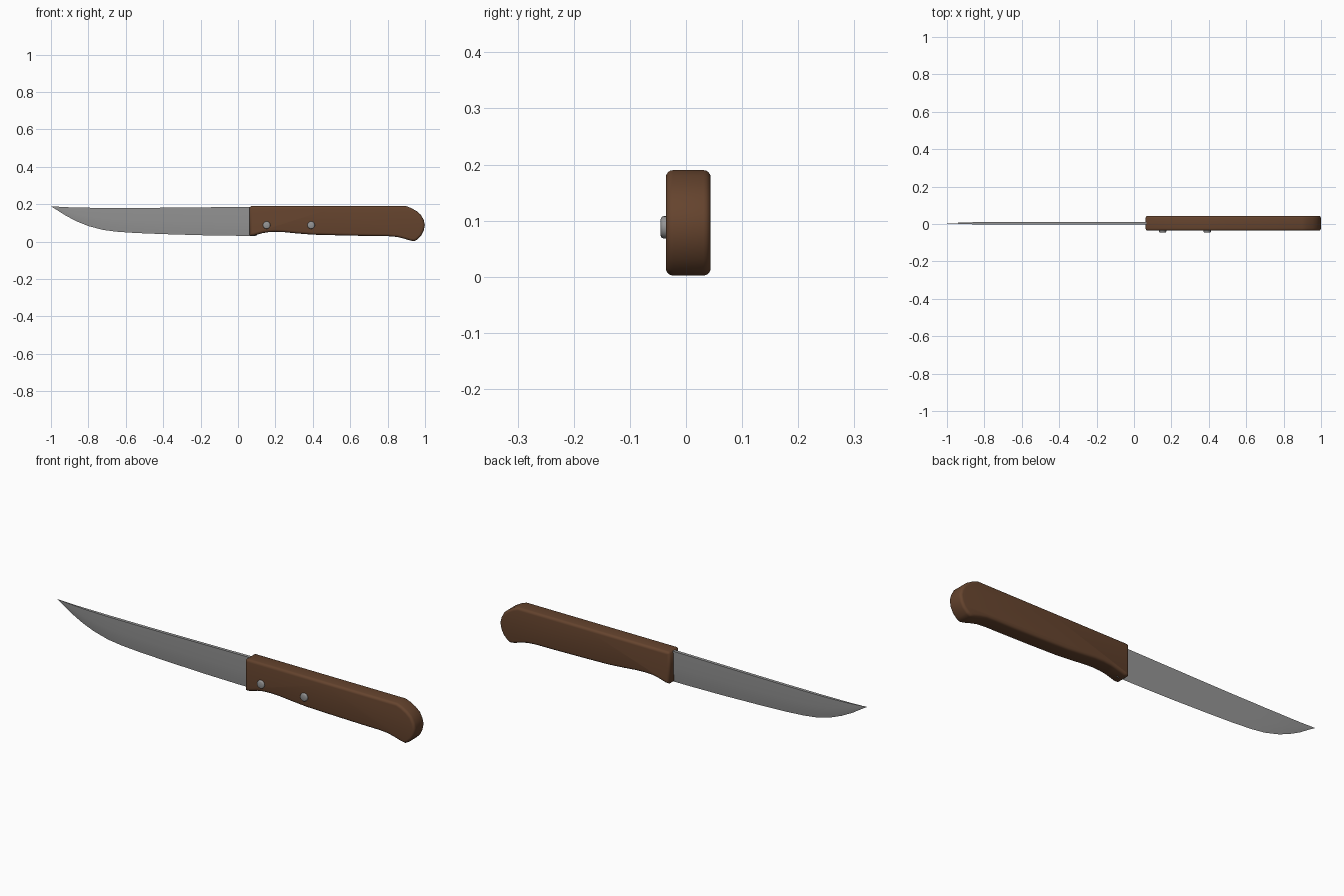
import bpy, bmesh, math
from mathutils import Vector

if "Cube" in bpy.data.objects:
    bpy.data.objects.remove(bpy.data.objects["Cube"])

YC = 0.004  # middle plane of blade and handle


def material(name, color):
    m = bpy.data.materials.new(name)
    m.diffuse_color = (*color, 1)
    m.use_nodes = True
    m.node_tree.nodes["Principled BSDF"].inputs["Base Color"].default_value = m.diffuse_color
    return m


WOOD = material("brown wood", (0.130, 0.057, 0.027))
STEEL = material("grey steel", (0.30, 0.30, 0.30))


def loft(name, rings, mat, angle, caps=True):
    """Skin a list of equal-length closed rings into one object."""
    bm = bmesh.new()
    vs = [[bm.verts.new(p) for p in r] for r in rings]
    n = len(rings[0])
    for a, b in zip(vs, vs[1:]):
        for i in range(n):
            j = (i + 1) % n
            bm.faces.new((a[i], a[j], b[j], b[i]))
    if caps:
        bm.faces.new(vs[0])
        bm.faces.new(vs[-1])
    bmesh.ops.remove_doubles(bm, verts=bm.verts, dist=1e-5)
    bmesh.ops.recalc_face_normals(bm, faces=bm.faces)
    me = bpy.data.meshes.new(name)
    bm.to_mesh(me)
    bm.free()
    me.materials.append(mat)
    ob = bpy.data.objects.new(name, me)
    bpy.context.collection.objects.link(ob)
    bpy.context.view_layer.objects.active = ob
    ob.select_set(True)
    bpy.ops.object.shade_smooth_by_angle(angle=math.radians(angle))
    ob.select_set(False)
    return ob


def inset(pts, d):
    """Offset a counter-clockwise outline inwards by d."""
    out = []
    for i, p in enumerate(pts):
        a = (p - pts[i - 1]).normalized()
        b = (pts[(i + 1) % len(pts)] - p).normalized()
        n1, n2 = Vector((-a.y, a.x)), Vector((-b.y, b.x))
        out.append(p + (n1 + n2) * d / (1 + n1.dot(n2)))
    return out


# Handle: side outline (x, z) swept across y with rounded rims
outline = [Vector(p) for p in (
    (0.062, 0.036), (0.068, 0.031), (0.085, 0.032), (0.13, 0.045), (0.16, 0.050),
    (0.20, 0.052), (0.25, 0.050), (0.31, 0.044), (0.40, 0.037), (0.55, 0.033),
    (0.70, 0.030), (0.80, 0.029), (0.85, 0.025), (0.89, 0.015), (0.92, 0.006),
    (0.942, 0.002), (0.960, 0.012), (0.980, 0.032), (0.993, 0.058), (0.999, 0.088),
    (0.993, 0.115), (0.978, 0.143), (0.955, 0.163), (0.925, 0.180), (0.898, 0.190),
    (0.5, 0.190), (0.07, 0.190), (0.062, 0.182))]
R, H, SEG = 0.013, 0.040, 4
half = []
for k in range(SEG + 1):
    t = math.pi / 2 * k / SEG
    half.append((R * (1 - math.sin(t)), H - R * (1 - math.cos(t))))
section = [(d, -y) for d, y in half] + [(d, y) for d, y in reversed(half)]
rings = [[(p.x, YC + y, p.y) for p in inset(outline, d)]
         for d, y in sorted(section, key=lambda s: s[1])]
loft("handle", rings, WOOD, 50)

# Blade: wedge sections (x, spine z, edge z, half thickness) from tang to tip
stations = [(0.10, 0.186, 0.031, 0.008), (0.0, 0.185, 0.031, 0.008),
            (-0.2, 0.183, 0.034, 0.008), (-0.4, 0.181, 0.040, 0.008),
            (-0.55, 0.180, 0.046, 0.008), (-0.65, 0.180, 0.053, 0.008),
            (-0.72, 0.180, 0.062, 0.0075), (-0.80, 0.181, 0.083, 0.007),
            (-0.86, 0.182, 0.107, 0.0055), (-0.92, 0.184, 0.138, 0.0035),
            (-0.97, 0.187, 0.170, 0.0015), (-1.0, 0.189, 0.188, 0.0003)]
rings = []
for x, top, low, h in stations:
    mid = low + 0.5 * (top - low)
    q = low + 0.2 * (top - low)
    rings.append([(x, YC + y, z) for y, z in (
        (-h, top), (-h * 0.85, mid), (-h * 0.45, q), (0, low),
        (h * 0.45, q), (h * 0.85, mid), (h, top))])
loft("blade", rings, STEEL, 40)

# Rivets: round studs on the front face with softened rims
for i, x in enumerate((0.153, 0.391)):
    rings = [[(x + r * math.cos(2 * math.pi * k / 20), y,
               0.088 + r * math.sin(2 * math.pi * k / 20)) for k in range(20)]
             for r, y in ((0.020, -0.02), (0.020, -0.040), (0.0185, -0.0435), (0.015, -0.045))]
    loft(f"rivet_{i + 1}", rings, STEEL, 50)
